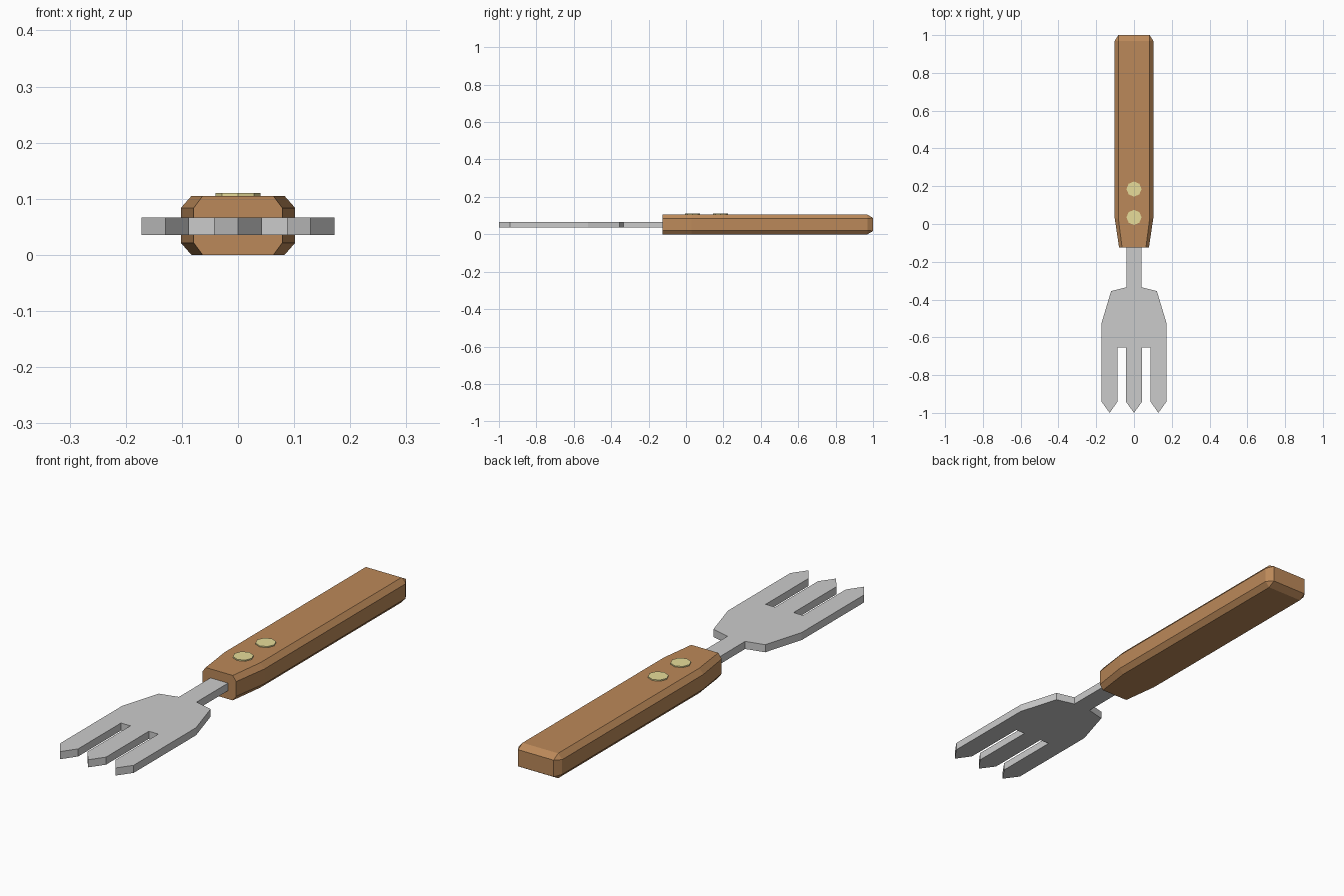
import bpy, bmesh, math

if "Cube" in bpy.data.objects:
    bpy.data.objects.remove(bpy.data.objects["Cube"])


def material(name, rgb):
    m = bpy.data.materials.new(name)
    m.diffuse_color = (*rgb, 1)
    m.use_nodes = True
    m.node_tree.nodes["Principled BSDF"].inputs["Base Color"].default_value = m.diffuse_color
    return m


def finish(bm, name, mat=None):
    bmesh.ops.recalc_face_normals(bm, faces=bm.faces)
    me = bpy.data.meshes.new(name)
    bm.to_mesh(me)
    bm.free()
    ob = bpy.data.objects.new(name, me)
    bpy.context.collection.objects.link(ob)
    if mat:
        me.materials.append(mat)
    return ob


def prism(name, outline, z0, z1, mat=None):
    bm = bmesh.new()
    face = bm.faces.new([bm.verts.new((x, y, z0)) for x, y in outline])
    top = bmesh.ops.extrude_face_region(bm, geom=[face])["geom"]
    bmesh.ops.translate(bm, vec=(0, 0, z1 - z0),
                        verts=[v for v in top if isinstance(v, bmesh.types.BMVert)])
    return finish(bm, name, mat)


wood = material("wood", (0.50, 0.25, 0.10))
brass = material("brass", (0.80, 0.72, 0.32))

# Handle: chamfered section lofted along y, the last ring closing the butt bevel
H = 0.105
MID = H / 2


def section(y, half, flat, tall, side):
    quarter = [(half, side), (flat, tall)]
    pts = quarter + [(-x, z) for x, z in reversed(quarter)]
    pts += [(-x, -z) for x, z in pts]
    return [(x, y, MID + z) for x, z in pts]


rings = [section(-0.125, 0.079, 0.063, MID, 0.031),
         section(0.03, 0.102, 0.083, MID, 0.031),
         section(0.97, 0.102, 0.083, MID, 0.031),
         section(1.0, 0.083, 0.083, 0.035, 0.035)]
bm = bmesh.new()
loops = [[bm.verts.new(p) for p in ring] for ring in rings]
for a, b in zip(loops, loops[1:]):
    for i in range(8):
        j = (i + 1) % 8
        bm.faces.new((a[i], a[j], b[j], b[i]))
bm.faces.new(loops[0])
bm.faces.new(loops[-1])
bmesh.ops.remove_doubles(bm, verts=bm.verts, dist=0.0005)
finish(bm, "handle", wood)

# Steel head: mirrored half outline with three pointed tines
half = [(0.041, -0.10), (0.041, -0.335), (0.121, -0.355), (0.172, -0.525),
        (0.172, -0.94), (0.129, -1.0), (0.087, -0.94), (0.087, -0.655),
        (0.043, -0.655), (0.043, -0.94)]
outline = half + [(0, -1.0)] + [(-x, y) for x, y in reversed(half)]
prism("fork_head", outline, 0.035, 0.067)

# Rivets: eight-sided studs on the top face
for n, y in enumerate((0.035, 0.185), 1):
    ring = [(0.04 * math.cos(k * math.pi / 4), y + 0.04 * math.sin(k * math.pi / 4))
            for k in range(8)]
    prism(f"rivet_{n}", ring, 0.09, 0.11, brass)
